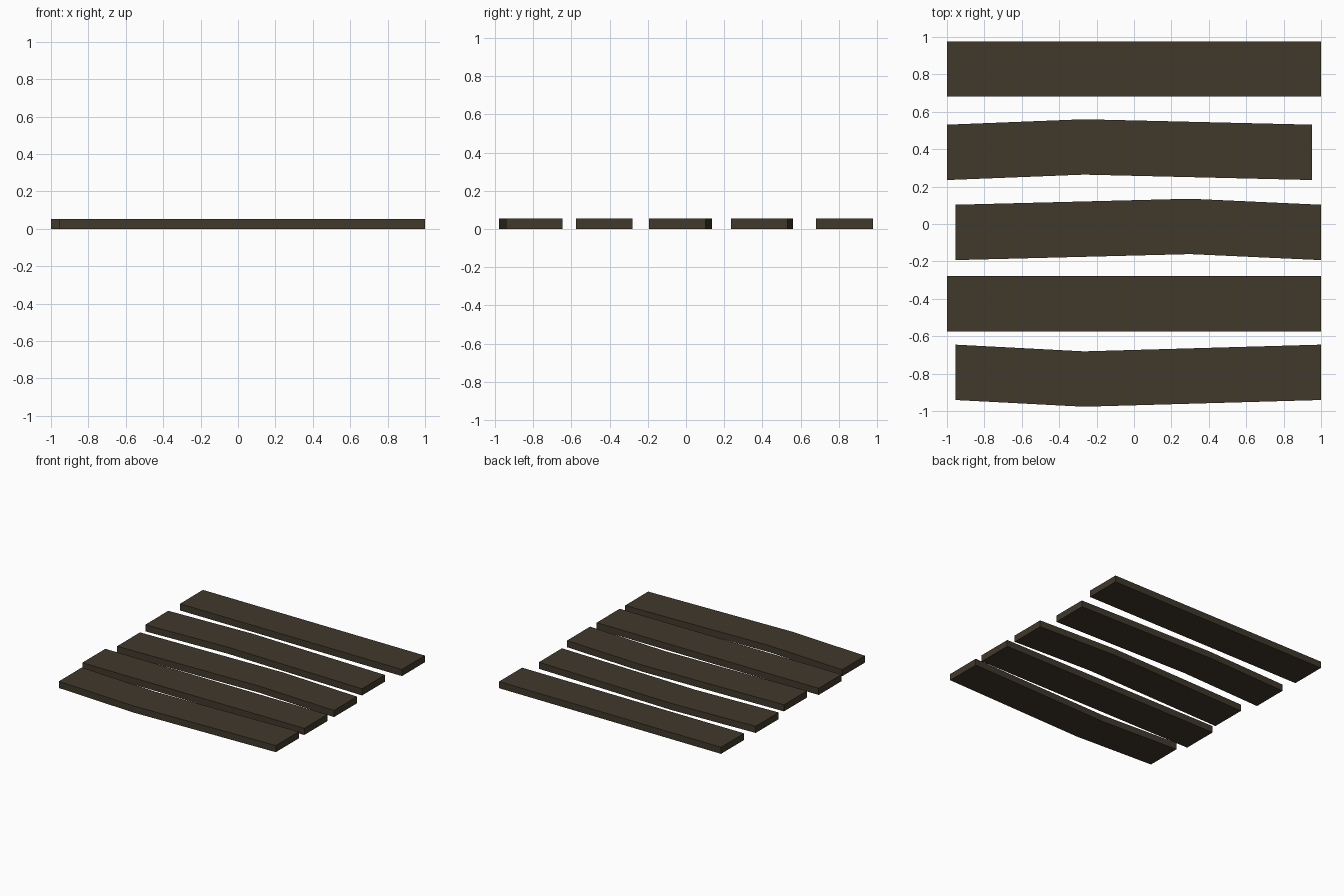
import bpy, bmesh

if "Cube" in bpy.data.objects:
    bpy.data.objects.remove(bpy.data.objects["Cube"])

# One flat dark-wood colour
wood = bpy.data.materials.new("dark_wood")
wood.diffuse_color = (0.051, 0.040, 0.024, 1.0)
wood.use_nodes = True
wood.node_tree.nodes["Principled BSDF"].inputs["Base Color"].default_value = wood.diffuse_color

WIDTH = 0.296
THICK = 0.054


def plank(name, spine):
    """Flat board whose lower edge follows the spine points (x, y)."""
    bm = bmesh.new()
    outline = spine + [(x, y + WIDTH) for x, y in reversed(spine)]
    n = len(spine)
    verts = [bm.verts.new((x, y, 0)) for x, y in outline]
    # one quad per straight section
    faces = [bm.faces.new((verts[i], verts[i + 1],
                           verts[2 * n - 2 - i], verts[2 * n - 1 - i]))
             for i in range(n - 1)]
    ext = bmesh.ops.extrude_face_region(bm, geom=faces)
    top = [g for g in ext["geom"] if isinstance(g, bmesh.types.BMVert)]
    bmesh.ops.translate(bm, verts=top, vec=(0, 0, THICK))
    bmesh.ops.recalc_face_normals(bm, faces=bm.faces)
    mesh = bpy.data.meshes.new(name)
    bm.to_mesh(mesh)
    bm.free()
    mesh.materials.append(wood)
    bpy.context.collection.objects.link(bpy.data.objects.new(name, mesh))


# Boards from back to front: straight ones and slightly bent ones
plank("plank_back", [(-1, 0.681), (1, 0.681)])
plank("plank_bent_second", [(-1, 0.235), (-0.267, 0.264), (0.953, 0.235)])
plank("plank_bent_middle", [(-0.955, -0.193), (0.30, -0.161), (1, -0.193)])
plank("plank_fourth", [(-1, -0.575), (1, -0.575)])
plank("plank_bent_front", [(-0.955, -0.941), (-0.267, -0.977), (1, -0.941)])
